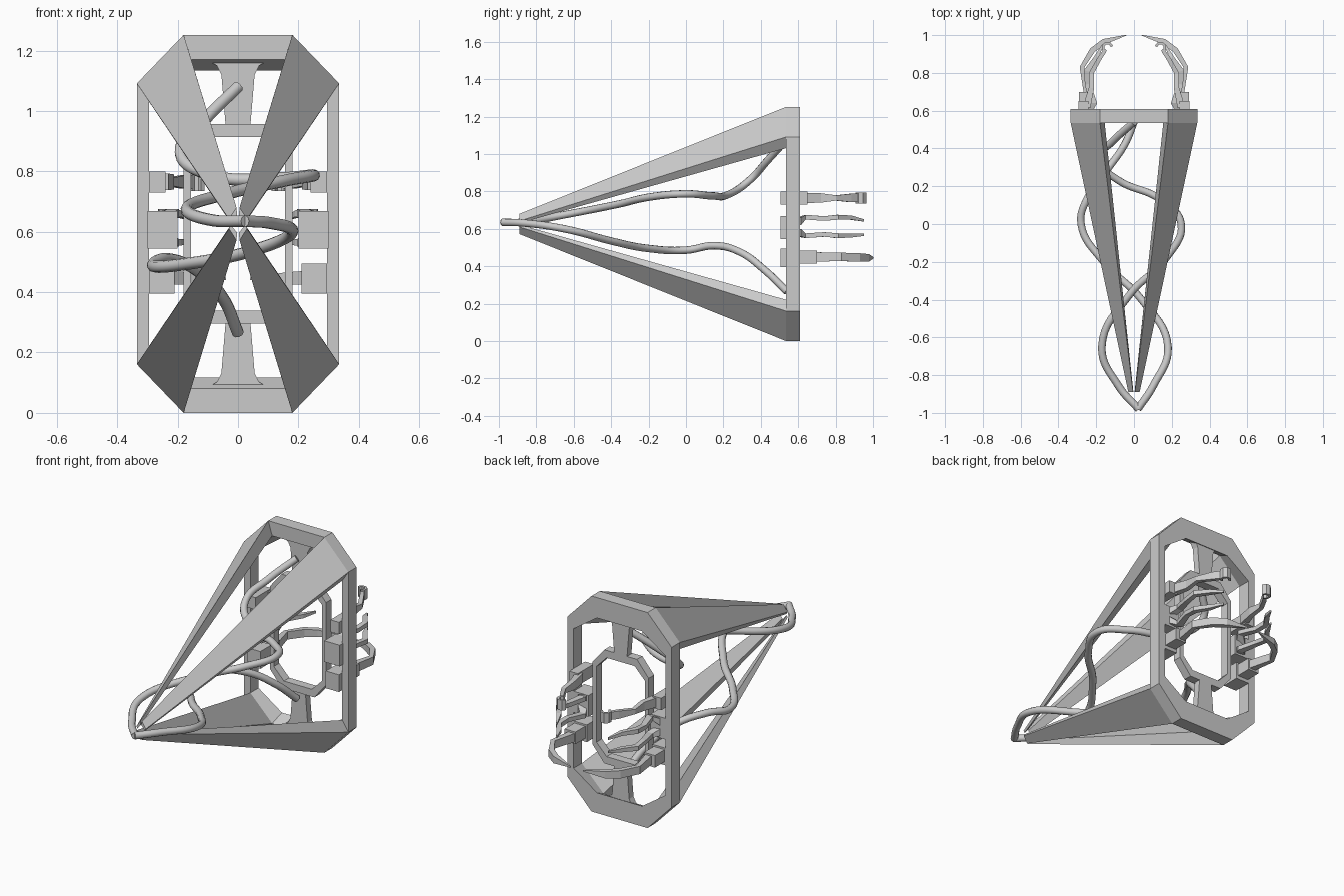
import bpy, bmesh, math
from mathutils import Vector

if "Cube" in bpy.data.objects:
    bpy.data.objects.remove(bpy.data.objects["Cube"])

ZC = 0.626  # height of the horizontal symmetry plane


def loft(name, sections, closed=False, mirror_x=False, mirror_z=False):
    """Skin a list of equal-length cross-sections."""
    bm = bmesh.new()
    flips = [(1, 1)] + ([(-1, 1)] if mirror_x else [])
    if mirror_z:
        flips += [(fx, -1) for fx, _ in flips]
    for fx, fz in flips:
        rings = [[bm.verts.new((p[0] * fx, p[1], ZC + (p[2] - ZC) * fz)) for p in s]
                 for s in sections]
        n = len(rings[0])
        count = len(rings) if closed else len(rings) - 1
        for i in range(count):
            a, b = rings[i], rings[(i + 1) % len(rings)]
            for j in range(n):
                k = (j + 1) % n
                bm.faces.new((a[j], a[k], b[k], b[j]))
        if not closed:
            bm.faces.new(rings[0])
            bm.faces.new(rings[-1])
    bmesh.ops.recalc_face_normals(bm, faces=bm.faces)
    me = bpy.data.meshes.new(name)
    bm.to_mesh(me)
    bm.free()
    ob = bpy.data.objects.new(name, me)
    bpy.context.collection.objects.link(ob)
    return ob


def octagon(x0, x1, z0, z1, y):
    """Corners from half-widths x0 < x1 and half-heights z0 < z1."""
    pts = [(x1, -z0), (x1, z0), (x0, z1), (-x0, z1), (-x1, z0), (-x1, -z0), (-x0, -z1), (x0, -z1)]
    return [(x, y, ZC + z) for x, z in pts]


def box(name, x0, x1, y0, y1, z0, z1, **kw):
    return loft(name, [[(x0, y, z0), (x1, y, z0), (x1, y, z1), (x0, y, z1)] for y in (y0, y1)], **kw)


def beam(name, pts, sizes, **kw):
    """Rectangular bar along pts; sizes are (width, height)."""
    pts = [Vector(p) for p in pts]
    secs = []
    for i, p in enumerate(pts):
        d = pts[min(i + 1, len(pts) - 1)] - pts[max(i - 1, 0)]
        side = Vector((d.y, -d.x, 0)).normalized() * sizes[i][0] / 2
        up = Vector((0, 0, sizes[i][1] / 2))
        secs.append([p - side - up, p + side - up, p + side + up, p - side + up])
    return loft(name, secs, mirror_x=True, **kw)


# Outer and inner octagonal rings
loft("outer_ring", list(zip(octagon(.18, .335, .465, .626, .535), octagon(.18, .335, .465, .626, .61),
                            octagon(.145, .295, .405, .508, .61), octagon(.155, .295, .405, .545, .535))),
     closed=True)
loft("inner_ring", list(zip(octagon(.105, .18, .24, .33, .55), octagon(.105, .18, .24, .33, .60),
                            octagon(.09, .155, .22, .287, .60), octagon(.09, .155, .22, .287, .55))),
     closed=True)

# Necks joining the rings
loft("ring_neck", [[(-w, .56, z), (w, .56, z), (w, .60, z), (-w, .60, z)]
                   for w, z in ((.04, .94), (.055, 1.12), (.07, 1.15), (.14, 1.19))], mirror_z=True)

# Four tapering spars
loft("spar", [[(.18, .535, 1.252), (.335, .535, 1.091), (.295, .535, 1.031), (.155, .535, 1.171)],
              [(.005, -.89, .68), (.03, -.89, .642), (.024, -.89, .63), (.003, -.89, .655)]],
     mirror_x=True, mirror_z=True)


# Twisting cables
def cable(name, pts):
    cu = bpy.data.curves.new(name, "CURVE")
    cu.dimensions = "3D"
    cu.bevel_depth, cu.bevel_resolution, cu.resolution_u = .02, 3, 8
    cu.use_fill_caps = True
    sp = cu.splines.new("BEZIER")
    sp.bezier_points.add(len(pts) - 1)
    for b, p in zip(sp.bezier_points, pts):
        b.co = p
        b.handle_left_type = b.handle_right_type = "AUTO"
    ob = bpy.data.objects.new(name, cu)
    bpy.context.collection.objects.link(ob)


cable("upper_cable", [(.025, -.98, .635), (-.08, -.86, .637), (-.17, -.65, .675), (-.02, -.37, .73),
                      (.17, -.18, .772), (.25, 0, .787), (.14, .13, .777), (-.08, .23, .785),
                      (-.19, .34, .86), (-.11, .44, .97), (0, .54, 1.08)])
cable("lower_cable", [(.02, -.98, .635), (.1, -.86, .63), (.18, -.65, .6), (.04, -.40, .535),
                      (-.16, -.2, .495), (-.28, 0, .486), (-.24, .15, .51), (-.14, .29, .475),
                      (-.05, .42, .38), (0, .54, .265)])

# Arm mounts on the side bars
box("upper_mount", .24, .295, .505, .65, .73, .80, mirror_x=True)
box("middle_mount", .20, .30, .505, .61, .545, .668, mirror_x=True)
box("lower_mount", .21, .295, .505, .61, .395, .495, mirror_x=True)
box("lower_socket", .22, .29, .61, .70, .415, .485, mirror_x=True)

# Upper arms with open gripping ends
beam("upper_arm", [(.25, .62, .765), (.225, .72, .765), (.225, .80, .765), (.18, .88, .765), (.155, .915, .765)],
     [(.04, .055), (.028, .05), (.025, .028), (.022, .045), (.02, .045)])
grip = [(.14 + .024 * math.cos(a), .935 + .024 * math.sin(a), .765)
        for a in (math.radians(120 - 48 * i) for i in range(-1, 5))]
beam("upper_grip", grip, [(.014, .06)] * 6)

# Middle arms, upper and lower prongs
beam("middle_prong", [(.245, .60, .64), (.215, .64, .662), (.245, .74, .655), (.25, .81, .662), (.20, .88, .66), (.165, .95, .645)],
     [(.05, .04), (.04, .025), (.03, .024), (.03, .026), (.025, .022), (.008, .012)])
beam("middle_prong_lower", [(.245, .60, .58), (.215, .64, .563), (.245, .74, .57), (.25, .81, .563), (.20, .88, .565), (.165, .95, .568)],
     [(.05, .04), (.04, .025), (.03, .024), (.03, .026), (.025, .022), (.008, .012)])

# Lower arms ending in a pointed claw
beam("lower_arm", [(.245, .69, .45), (.275, .83, .45), (.22, .92, .447), (.16, .965, .445), (.04, 1.0, .445)],
     [(.04, .05), (.025, .045), (.03, .045), (.03, .04), (.004, .008)])
